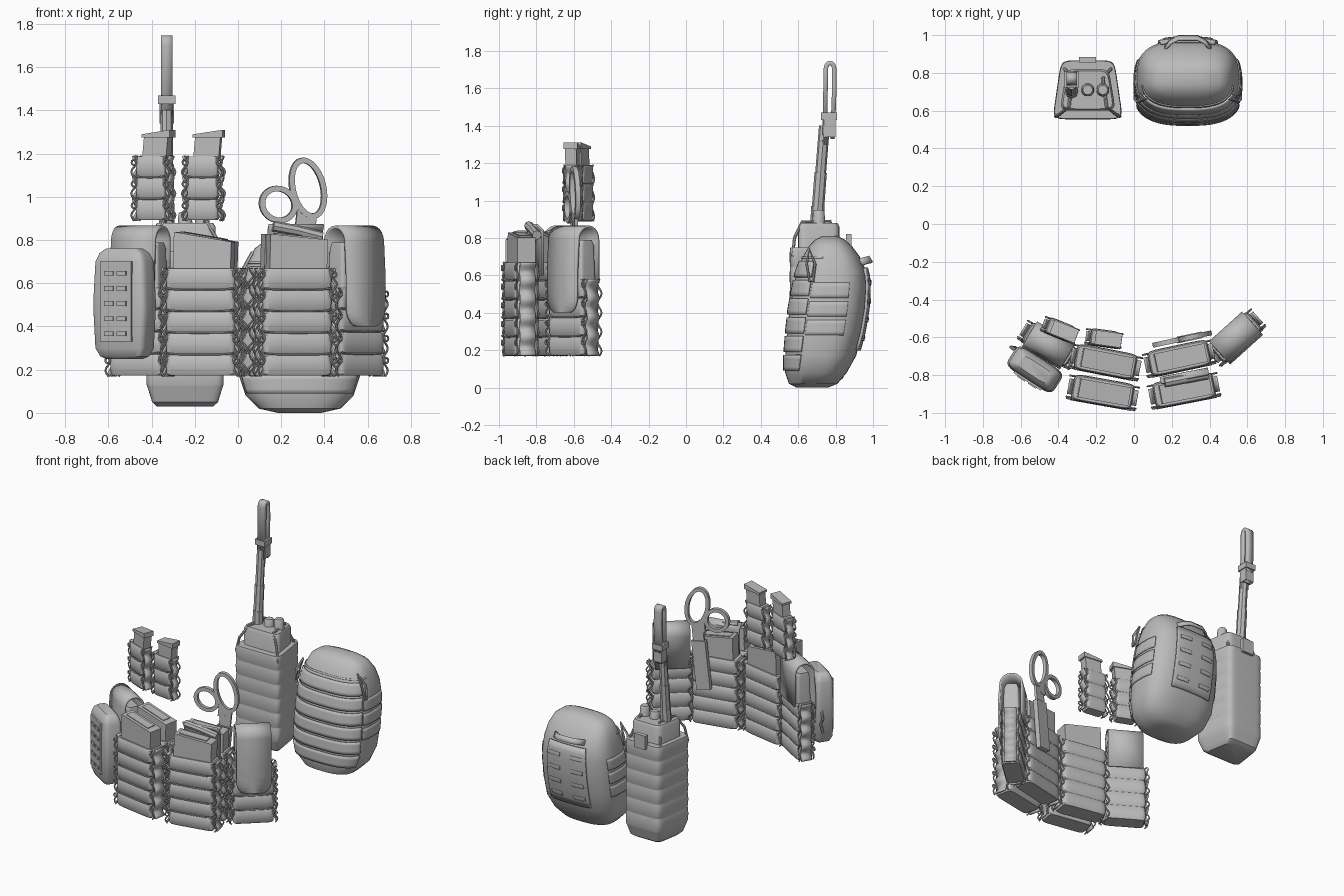
import bpy, bmesh, math
from math import sin, cos, pi, radians
from mathutils import Matrix, Vector

cube = bpy.data.objects.get("Cube")
if cube:
    bpy.data.objects.remove(cube)

GREY = (0.5, 0.5, 0.5, 1)
fabric = bpy.data.materials.new("plain grey")
fabric.use_nodes = True
fabric.diffuse_color = GREY
fabric.node_tree.nodes["Principled BSDF"].inputs["Base Color"].default_value = GREY
made = []


def place(x=0, y=0, turn=0, z=0):
    return Matrix.Translation((x, y, z)) @ Matrix.Rotation(radians(turn), 4, 'Z')


ORIGIN = place()


def finish(name, mesh, frame, thick=0):
    mesh.materials.clear()
    mesh.materials.append(fabric)
    ob = bpy.data.objects.new(name, mesh)
    bpy.context.collection.objects.link(ob)
    ob.matrix_world = frame
    if thick:
        mod = ob.modifiers.new("thickness", 'SOLIDIFY')
        mod.thickness = thick
        mod.offset = 0
    made.append(ob)
    return ob


def grid(name, rows, frame=ORIGIN, closed=False, thick=0):
    """Skin a list of equal-length point rows."""
    bm = bmesh.new()
    vs = [[bm.verts.new(p) for p in row] for row in rows]
    n = len(rows[0])
    for a, b in zip(vs, vs[1:]):
        for i in range(n if closed else n - 1):
            j = (i + 1) % n
            bm.faces.new((a[i], a[j], b[j], b[i]))
    if closed:
        bm.faces.new(vs[0])
        bm.faces.new(vs[-1])
    bmesh.ops.recalc_face_normals(bm, faces=bm.faces)
    mesh = bpy.data.meshes.new(name)
    bm.to_mesh(mesh)
    bm.free()
    return finish(name, mesh, frame, thick)


def rim(sec, angle, n, taper=0, grow=0):
    """Point on a rounded-rectangle section (z, centre y, half width, half depth)."""
    z, cy, hw, hd = sec
    c, s = cos(angle), sin(angle)
    u = math.copysign(abs(c) ** (2 / n), c)
    v = math.copysign(abs(s) ** (2 / n), s)
    return (u * (hw + grow) * (1 - taper * v), cy + v * (hd + grow), z)


def loft(name, secs, frame=ORIGIN, n=8, taper=0, count=40):
    ring = [2 * pi * (i + 0.5) / count for i in range(count)]
    return grid(name, [[rim(s, a, n, taper) for a in ring] for s in secs], frame, True)


def box(name, size, z0, z1, frame, y=0, x=0, slant=0, lean=0):
    w, d = size[0] / 2, size[1] / 2
    corners = [(-w, -d), (w, -d), (w, d), (-w, d)]
    return grid(name, [[(x + a, y + b, z0) for a, b in corners],
                       [(x + a + lean, y + b, z1 + slant * a) for a, b in corners]], frame, True)


def tube(name, pts, r, frame=ORIGIN, cyclic=False):
    cu = bpy.data.curves.new(name, 'CURVE')
    cu.dimensions = '3D'
    cu.bevel_depth, cu.bevel_resolution, cu.use_fill_caps = r, 2, True
    sp = cu.splines.new('POLY')
    sp.points.add(len(pts) - 1)
    for p, co in zip(sp.points, pts):
        p.co = (*co, 1)
    sp.use_cyclic_u = cyclic
    tmp = bpy.data.objects.new(name, cu)
    mesh = bpy.data.meshes.new_from_object(tmp)
    bpy.data.objects.remove(tmp)
    return finish(name, mesh, frame)


def ribbon(name, pts, axis, widths, thick, frame):
    axis = Vector(axis)
    rows = [[Vector(p) + axis * w * k for k in (-.5, 0, .5)] for p, w in zip(pts, widths)]
    return grid(name, rows, frame, thick=thick)


def banded(z0, z1, rows, hw, hd, bulge=0.006):
    """Sections of a body wrapped in stacked webbing rows."""
    secs, h = [], (z1 - z0) / rows
    for r in range(rows):
        for t, g in ((.02, -bulge), (.1, 0), (.5, bulge * .5), (.9, 0), (.98, -bulge)):
            secs.append((z0 + (r + t) * h, 0, hw + g, hd + g))
    return secs


# ---- webbing pouch with elastic laces along both ends
def pouch(name, frame, w, d, z0, z1, rows):
    loft(name, banded(z0, z1, rows, w / 2, d / 2), frame)
    h = (z1 - z0) / rows
    steps = rows * 8
    for side, tag in ((-1, "right"), (1, "left")):
        edge = side * (w / 2 + .01)
        zs = [z0 + (z1 - z0) * i / steps for i in range(steps + 1)]
        wave = [(edge + side * .011 * cos(2 * pi * (z - z0) / h), 0, z) for z in zs]
        ribbon(f"{name}_{tag}_webbing", wave, (0, 1, 0), [d * .62] * len(wave), .01, frame)
        for face in (-1, 1):
            lace = [(edge + side * .016 * sin(2 * pi * (z - z0) / h), face * d * .42, z) for z in zs]
            tube(f"{name}_{tag}_lace", lace, .005, frame)
        for r in range(1, rows + 1):
            z = z0 + r * h - .03
            knot = [(edge + .012 * cos(a), -d * .48, z + .012 * sin(a))
                    for a in (2 * pi * i / 10 for i in range(10))]
            tube(f"{name}_{tag}_knot", knot, .005, frame, True)
    for r in range(1, rows):
        cord = [(x * w / 2, -d / 2 - .001, z0 + r * h + .008 * abs(x) ** 6)
                for x in (-1, -.9, -.7, 0, .7, .9, 1)]
        tube(f"{name}_cord", cord, .004, frame)


# ---- flap lid running up the back, over the top and down the front
def flap(name, frame, w, d, top, low):
    r = d / 2 + .006
    pts = [(0, r, top - .3)]
    pts += [(0, r * cos(a), top - r + r * sin(a)) for a in (pi * i / 10 for i in range(11))]
    drop = (.6, .3, .17, .1, .04, .012, 0)
    pts += [(0, -r - .01, low + (top - r - low) * t) for t in drop]
    widths = [w] * 14 + [w * k for k in (.98, .9, .76, .62, .5)]
    ribbon(name, pts, (1, 0, 0), widths, .014, frame)


# front row of magazine pouches
for tag, x, y, turn, slant in (("right_rear", -.15, -.73, -11, -.17),
                               ("right_front", -.165, -.89, -10, -.17),
                               ("left_rear", .24, -.71, 12, -.1),
                               ("left_front", .265, -.88, 11, -.1)):
    f = place(x, y, turn)
    pouch(f"{tag}_magazine_pouch", f, .32, .135, .17, .67, 5)
    box(f"{tag}_magazine", (.27, .1), .5, .815, f, slant=slant, lean=.01)
    box(f"{tag}_magazine_lip", (.2, .06), .8, .822, f, slant=slant)

# rolled closure above the left magazines
roll = place(.27, -.82, 11)
tube("rolled_closure", [(-.11, 0, .865), (0, 0, .845), (.12, 0, .815)], .025, roll)
ribbon("closure_sheet", [(0, .03, .6), (0, .03, .84), (0, .0, .87)], (1, 0, 0), [.26] * 3, .012, roll)

# flap pouches at both ends of the row
for tag, x, y, turn, d in (("right", -.45, -.638, -31, .12), ("left", .537, -.6, 42, .13)):
    f = place(x, y, turn)
    pouch(f"{tag}_flap_pouch", f, .27, d, .17, .58, 4)
    loft(f"{tag}_flap_pouch_upper", [(.57, 0, .12, d * .44), (.76, 0, .115, d * .4), (.79, 0, .11, d * .3)], f)
    flap(f"{tag}_flap", f, .235, d, .86, .4)

# rounded utility pouch with slotted panel
f = place(-.525, -.77, -33)
prof = ((.25, .09, .035), (.262, .115, .052), (.3, .136, .066), (.48, .146, .07), (.52, .146, .07),
        (.7, .136, .066), (.74, .118, .054), (.76, .09, .035))
loft("utility_pouch", [(z, 0, a, b) for z, a, b in prof], f, n=5)
box("utility_panel", (.17, .014), .33, .7, f, y=-.07)
for i in range(5):
    for x in (-.035, .035):
        box("utility_slot", (.05, .008), .355 + i * .07, .377 + i * .07, f, y=-.079, x=x)
tube("zip_pull", [(-.14, .03, .5), (-.165, .03, .45), (-.15, .04, .41), (-.17, .03, .35)], .009, f)

# pistol magazine pouches
for tag, x, y, turn in (("outer", -.392, -.56, -22), ("inner", -.16, -.605, -8)):
    f = place(x, y, turn)
    pouch(f"{tag}_pistol_pouch", f, .14, .085, .89, 1.19, 3)
    box(f"{tag}_pistol_magazine", (.12, .06), 1.0, 1.285, f, slant=.15, lean=.025)
    box(f"{tag}_magazine_base", (.14, .075), 1.275, 1.3, f, x=.025, slant=.15)

# shears in their sheath
f = place(.25, -.61, 12)
blade = f @ Matrix.Translation((-.02, 0, 0)) @ Matrix.Rotation(radians(6), 4, 'Y')
box("shears_sheath", (.1, .035), .45, .8, blade)
box("shears_blade", (.08, .018), .7, .93, blade)
box("shears_pivot_arm", (.05, .02), .86, .95, blade, x=-.03, slant=-.5)


def handle(name, x, z, a, b, tilt):
    rows = []
    t = radians(tilt)
    for k in range(33):
        q = 2 * pi * k / 32
        row = []
        for g, y in ((0, -.013), (0, .013), (-.026, .013), (-.026, -.013), (0, -.013)):
            u, v = (a + g) * cos(q), (b + g) * sin(q)
            row.append((x + u * cos(t) + v * sin(t), y, z - u * sin(t) + v * cos(t)))
        rows.append(row)
    grid(name, rows, f)


handle("shears_large_loop", .075, 1.04, .085, .145, -14)
handle("shears_small_loop", -.065, .965, .092, .085, 30)

# ---- large rounded pack at the rear
pack = place(.285, 0)
outline = ((0, .59, .76, .1), (.02, .55, .81, .19), (.08, .53, .86, .25), (.17, .53, .91, .28),
           (.3, .54, .945, .283), (.42, .553, .965, .28), (.54, .575, .972, .272),
           (.62, .592, .965, .26), (.7, .625, .93, .24), (.76, .66, .885, .21),
           (.79, .69, .85, .17), (.81, .73, .81, .08))
body = [(z, (a + b) / 2, hw, (b - a) / 2) for z, a, b, hw in outline]
ROUND = 2.8
loft("rear_pack", body, pack, n=ROUND, count=48)


def section(z):
    for p, q in zip(body, body[1:]):
        if p[0] <= z <= q[0]:
            t = (z - p[0]) / (q[0] - p[0])
            return tuple(u + (v - u) * t for u, v in zip(p, q))


def patch(name, z0, z1, a0, a1, grow, thick=.01, rows=4, cols=24):
    pts = [[rim(section(z0 + (z1 - z0) * r / rows), radians(a0 + (a1 - a0) * c / cols), ROUND, 0, grow)
            for c in range(cols + 1)] for r in range(rows + 1)]
    grid(name, pts, pack, thick=thick)


for i in range(6):
    z = .09 + i * .1
    patch("pack_front_webbing", z, z + .085, 205, 335, .006)
for a in (-22, 158):
    for i in range(3):
        patch("pack_side_strap", .28 + i * .1, .36 + i * .1, a, a + 44, .002, .008)
patch("pack_back_panel", .2, .64, 65, 115, .01, .014, 10)
for i in range(4):
    for a in (71, 94):
        patch("panel_slot", .25 + i * .1, .275 + i * .1, a, a + 15, .018, .008)
patch("pack_zip", .69, .7, 190, 350, .002, .008, 2, 48)
grip = [(-.12, .93, .67), (-.09, .965, .68), (-.05, .985, .685),
        (.05, .985, .685), (.09, .965, .68), (.12, .93, .67)]
ribbon("pack_handle", grip, (0, -.5, .85), [.04] * 6, .012, pack)
for s in (-1, 1):
    pull = [(s * .22, .66, .74), (s * .265, .645, .66), (s * .28, .66, .57),
            (s * .28, .68, .57), (s * .265, .69, .66)]
    tube("pack_pull_loop", pull, .008, pack, True)

# ---- radio pouch and radio
f = place(-.245, .71)
base = [(.03, 0, .12, .1), (.05, 0, .14, .13)]
loft("radio_pouch", base + banded(.12, .75, 6, .163, .155, .0025), f, n=8, taper=.14)
loft("radio_body", [(.6, 0, .13, .11), (.86, 0, .13, .11), (.88, 0, .12, .1)], f, n=7, taper=.14)
box("radio_clip", (.09, .03), .72, .82, f, y=.16)
for s in (-1, 1):
    strap = [(s * .17, -.14, .7), (s * .15, -.13, .8), (s * .1, -.09, .885),
             (s * .08, .06, .89), (s * .13, .12, .72)]
    tube("radio_retainer", strap, .009, f)
for x, r, top in ((0, .035, .93), (.08, .035, .95)):
    loft("radio_knob", [(.87, 0, r, r), (top - .01, 0, r * .9, r * .9), (top, 0, r * .7, r * .7)],
         place(-.245 + x, .71), n=2, count=16)

# folded antenna with clip
tube("antenna_base", [(-.33, .7, .86), (-.33, .705, .97)], .036)
tube("antenna_lower", [(-.33, .705, .95), (-.33, .72, 1.15)], .033)
tube("antenna_middle", [(-.33, .72, 1.15), (-.33, .74, 1.4)], .029)
bend = [(.74, 1.3), (.748, 1.69)]
bend += [(.77 - .022 * cos(a), 1.705 + .03 * sin(a)) for a in (pi * i / 8 for i in range(9))]
bend += [(.793, 1.6), (.783, 1.33)]
ribbon("antenna_fold", [(-.33, y, z) for y, z in bend], (1, 0, 0), [.054] * len(bend), .024, ORIGIN)
box("antenna_clip", (.08, .085), 1.43, 1.47, place(-.33, .765))
box("antenna_sleeve", (.066, .06), 1.34, 1.46, place(-.33, .768))

# shading
bpy.ops.object.select_all(action='DESELECT')
for ob in made:
    ob.select_set(True)
bpy.context.view_layer.objects.active = made[0]
bpy.ops.object.shade_smooth_by_angle(angle=radians(35))
